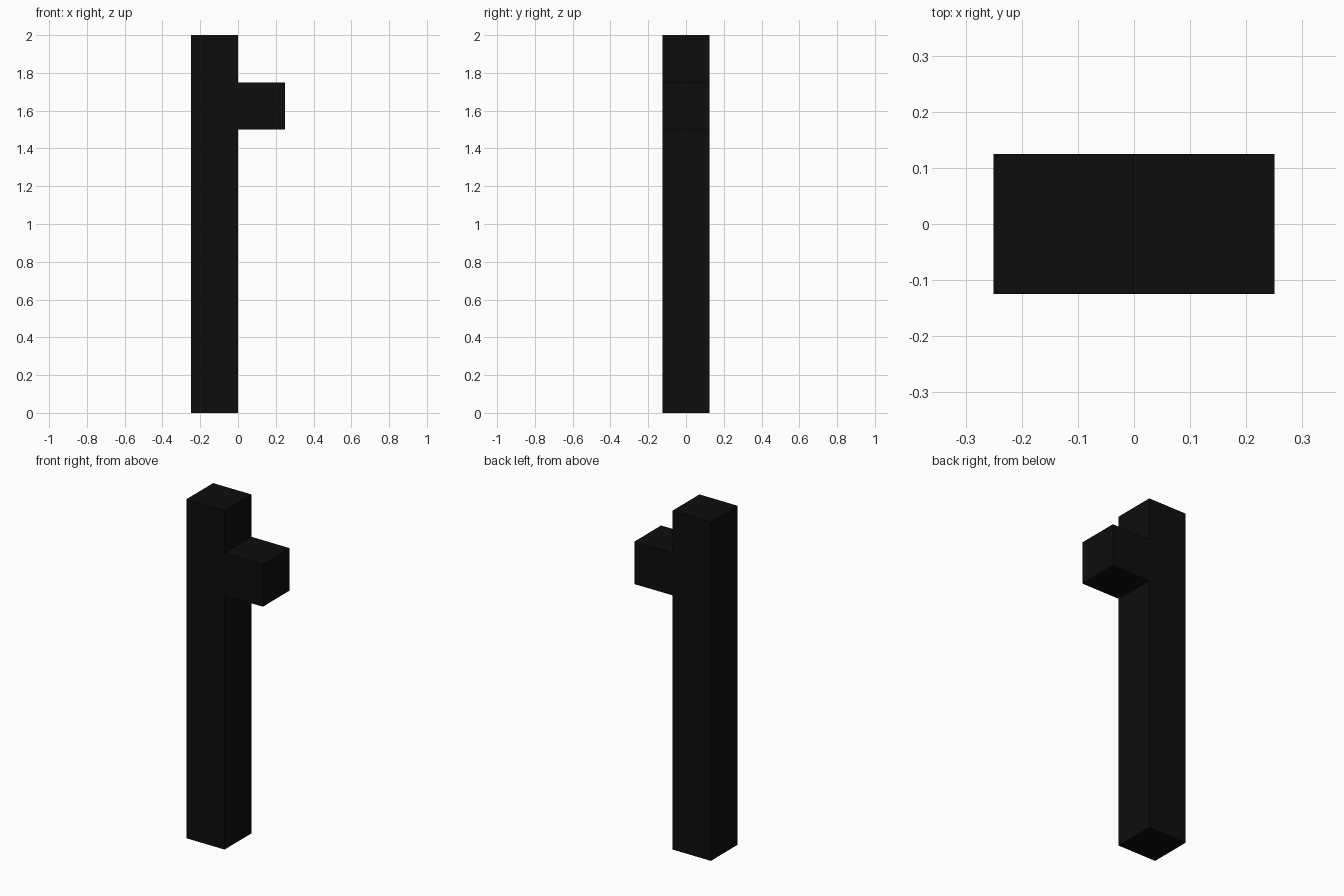
import bpy

cube = bpy.data.objects.get("Cube")
if cube:
    bpy.data.objects.remove(cube, do_unlink=True)

# Single near-black finish
black = bpy.data.materials.new("matte black")
black.use_nodes = True
colour = (0.004, 0.004, 0.004, 1)
black.diffuse_color = colour
black.node_tree.nodes["Principled BSDF"].inputs["Base Color"].default_value = colour

WIDTH = 0.25


def box(name, centre, size):
    bpy.ops.mesh.primitive_cube_add(size=1, location=centre)
    obj = bpy.context.object
    obj.name = name
    obj.scale = size
    bpy.ops.object.transform_apply(location=False, rotation=False, scale=True)
    obj.data.materials.append(black)
    return obj


# Tall square post
box("post", (-WIDTH / 2, 0, 1), (WIDTH, WIDTH, 2))
# Cubic block projecting from the post's left side
box("side_block", (WIDTH / 2, 0, 1.625), (WIDTH, WIDTH, WIDTH))
